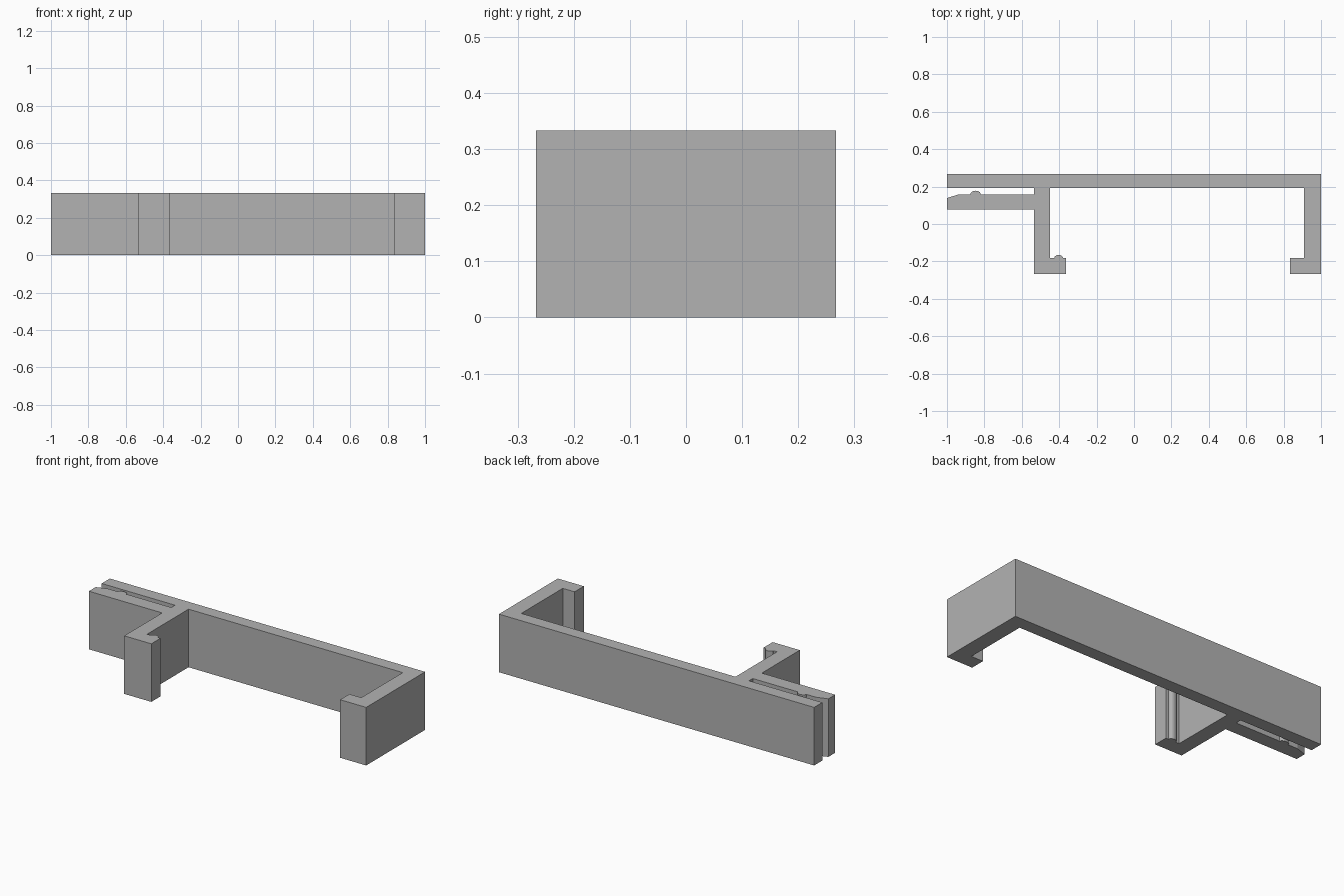
import bpy
import bmesh
from math import cos, sin, pi

cube = bpy.data.objects.get("Cube")
if cube:
    bpy.data.objects.remove(cube, do_unlink=True)

HEIGHT = 0.333

grey = bpy.data.materials.new("plain grey")
grey.use_nodes = True
colour = (0.45, 0.45, 0.45, 1)
grey.diffuse_color = colour
grey.node_tree.nodes["Principled BSDF"].inputs["Base Color"].default_value = colour


def bump(x, y, half_width, rise, direction, steps=6):
    """Small rounded ridge on a face, traced along x in the given direction."""
    return [(x - direction * half_width * cos(pi * i / steps),
             y + rise * sin(pi * i / steps)) for i in range(steps + 1)]


def extrude_profile(name, points):
    bm = bmesh.new()
    face = bm.faces.new([bm.verts.new((x, y, 0)) for x, y in points])
    result = bmesh.ops.extrude_face_region(bm, geom=[face])
    top = [v for v in result["geom"] if isinstance(v, bmesh.types.BMVert)]
    bmesh.ops.translate(bm, verts=top, vec=(0, 0, HEIGHT))
    bmesh.ops.recalc_face_normals(bm, faces=bm.faces)
    mesh = bpy.data.meshes.new(name)
    bm.to_mesh(mesh)
    bm.free()
    mesh.materials.append(grey)
    obj = bpy.data.objects.new(name, mesh)
    bpy.context.collection.objects.link(obj)
    return obj


# Back plate and left arm with its hooked foot
outline = [(-1, 0.267), (1, 0.267), (1, -0.267), (0.835, -0.267),
           (0.835, -0.183), (0.91, -0.183), (0.91, 0.193), (-0.449, 0.193)]
# Right arm, its foot and the ridge on the foot
outline += [(-0.449, -0.183)]
outline += bump(-0.403, -0.183, 0.024, 0.018, 1)
outline += [(-0.363, -0.183), (-0.363, -0.267), (-0.535, -0.267)]
# Side clip with a tapered tip and a ridge facing the back plate
outline += [(-0.535, 0.077), (-1, 0.077), (-1, 0.139), (-0.935, 0.159)]
outline += bump(-0.847, 0.159, 0.028, 0.019, 1)
outline += [(-0.535, 0.159), (-0.535, 0.193), (-1, 0.193)]

extrude_profile("clip_bracket", outline)
